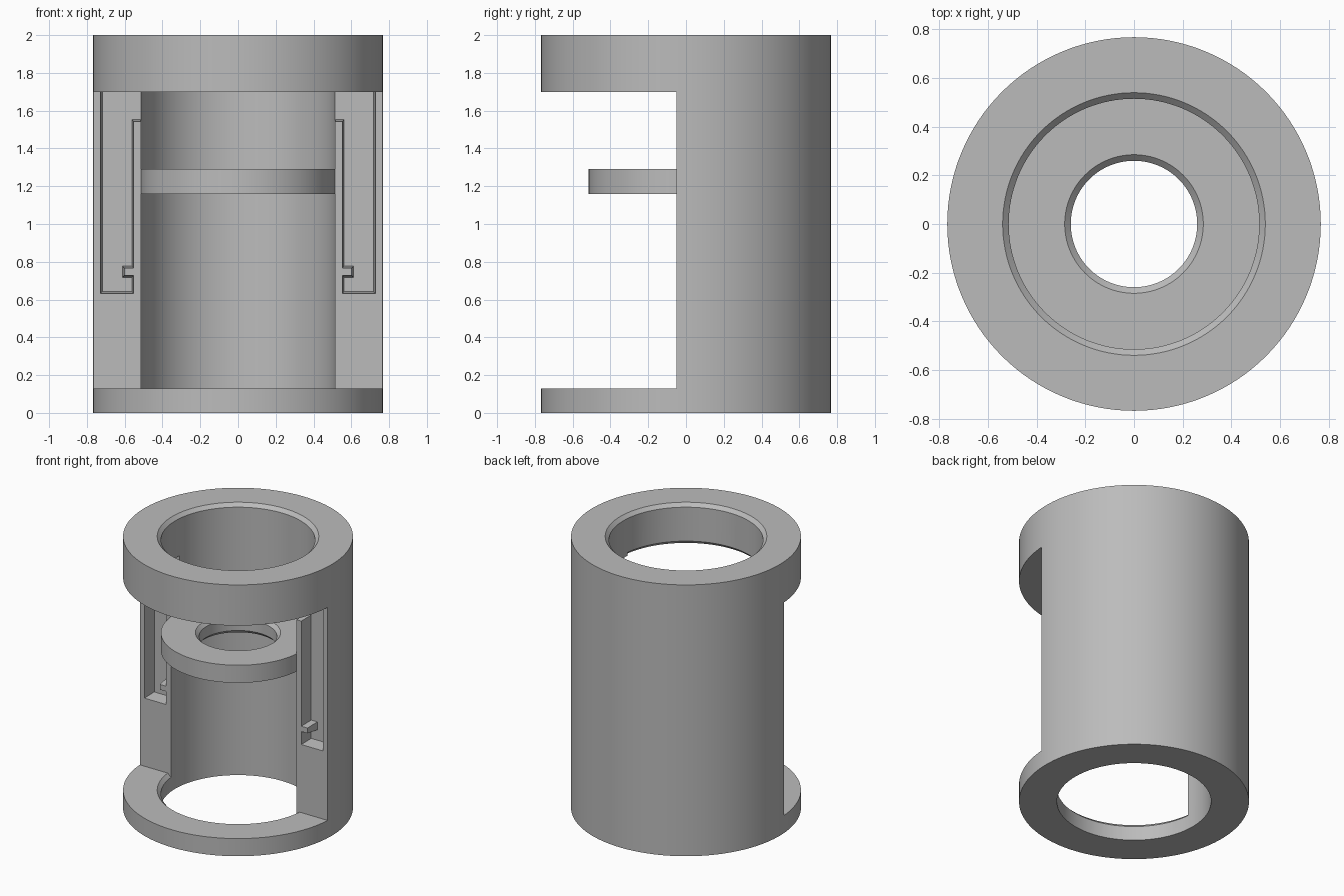
import bpy, bmesh, math

if "Cube" in bpy.data.objects:
    bpy.data.objects.remove(bpy.data.objects["Cube"])

R_OUT, R_IN, R_HOLE, C = 0.768, 0.515, 0.26, 0.025   # radii and chamfer
CUT_Y = -0.05                                        # plane of the front opening
SEG = 128

grey = bpy.data.materials.new("plain grey")
grey.diffuse_color = (0.5, 0.5, 0.5, 1)
grey.use_nodes = True
grey.node_tree.nodes["Principled BSDF"].inputs["Base Color"].default_value = grey.diffuse_color


def add_object(name, bm):
    bmesh.ops.recalc_face_normals(bm, faces=bm.faces)
    mesh = bpy.data.meshes.new(name)
    bm.to_mesh(mesh)
    bm.free()
    mesh.materials.append(grey)
    ob = bpy.data.objects.new(name, mesh)
    bpy.context.collection.objects.link(ob)
    return ob


def lathe(profile):
    """Closed (radius, z) profile turned about the z axis."""
    bm = bmesh.new()
    rings = []
    for i in range(SEG):
        a = 2 * math.pi * i / SEG
        rings.append([bm.verts.new((r * math.cos(a), r * math.sin(a), z)) for r, z in profile])
    n = len(profile)
    for i in range(SEG):
        p, q = rings[i], rings[(i + 1) % SEG]
        for j in range(n):
            k = (j + 1) % n
            bm.faces.new((p[j], q[j], q[k], p[k]))
    return bm


def loft(a, b):
    """Solid between two matching point loops."""
    bm = bmesh.new()
    va, vb = [bm.verts.new(p) for p in a], [bm.verts.new(p) for p in b]
    n = len(va)
    bm.faces.new(va)
    bm.faces.new(vb[::-1])
    for i in range(n):
        j = (i + 1) % n
        bm.faces.new((va[i], vb[i], vb[j], va[j]))
    return bm


def carve(target, name, bm):
    cutter = add_object(name, bm)
    cutter.hide_render = True
    mod = target.modifiers.new(name, 'BOOLEAN')
    mod.operation, mod.solver, mod.object = 'DIFFERENCE', 'EXACT', cutter
    bpy.context.view_layer.objects.active = target
    bpy.ops.object.modifier_apply(modifier=mod.name)
    bpy.data.objects.remove(cutter)


def smooth(ob):
    bpy.ops.object.select_all(action='DESELECT')
    ob.select_set(True)
    bpy.context.view_layer.objects.active = ob
    bpy.ops.object.shade_smooth_by_angle(angle=math.radians(20))


# Housing: full tube with a chamfered top rim
housing = add_object("housing", lathe(
    [(R_IN, 0), (R_OUT, 0), (R_OUT, 2), (R_IN + C, 2), (R_IN, 2 - C)]))

# Front opening between base ring and top ring
Z0, Z1 = 0.13, 1.70
rect = [(-1, Z0), (1, Z0), (1, Z1), (-1, Z1)]
carve(housing, "opening_cutter", loft([(x, -1, z) for x, z in rect],
                                      [(x, CUT_Y, z) for x, z in rect]))

# Chamfers on the ring edges facing the opening (front half only)
for z, s in ((Z0, 1), (Z1, -1)):
    bm = lathe([(0.4, z - s * 0.04), (R_IN - 0.015, z - s * 0.04),
                (R_IN + C + 0.02, z + s * 0.02), (0.4, z + s * 0.02)])
    cut = bmesh.ops.bisect_plane(bm, geom=bm.verts[:] + bm.edges[:] + bm.faces[:],
                                 plane_co=(0, CUT_Y, 0), plane_no=(0, 1, 0), clear_outer=True)
    bmesh.ops.holes_fill(bm, edges=[e for e in bm.edges if e.is_boundary])
    carve(housing, "chamfer_cutter", bm)

# Latch pockets with a small tab, tapered towards their floor
def pocket(d):
    return [(0.73 - d, 1.70), (0.73 - d, 0.63 + d), (0.55 + d, 0.63 + d), (0.55 + d, 0.73 - d),
            (0.60 + d, 0.73 - d), (0.60 + d, 0.765 + d), (0.55 + d, 0.765 + d),
            (0.55 + d, 1.54 + d), (0.45, 1.54 + d), (0.45, 1.70)]

for s in (1, -1):
    carve(housing, "pocket_cutter", loft(
        [(s * x, CUT_Y - 0.02, z) for x, z in pocket(0)],
        [(s * x, 0.05, z) for x, z in pocket(0.012)]))
smooth(housing)

# Inner shelf disc with a chamfered centre hole
shelf = add_object("shelf_disc", lathe(
    [(R_HOLE, 1.16 + C), (R_HOLE + C, 1.16), (R_IN, 1.16), (R_IN, 1.29),
     (R_HOLE + C, 1.29), (R_HOLE, 1.29 - C)]))
smooth(shelf)
